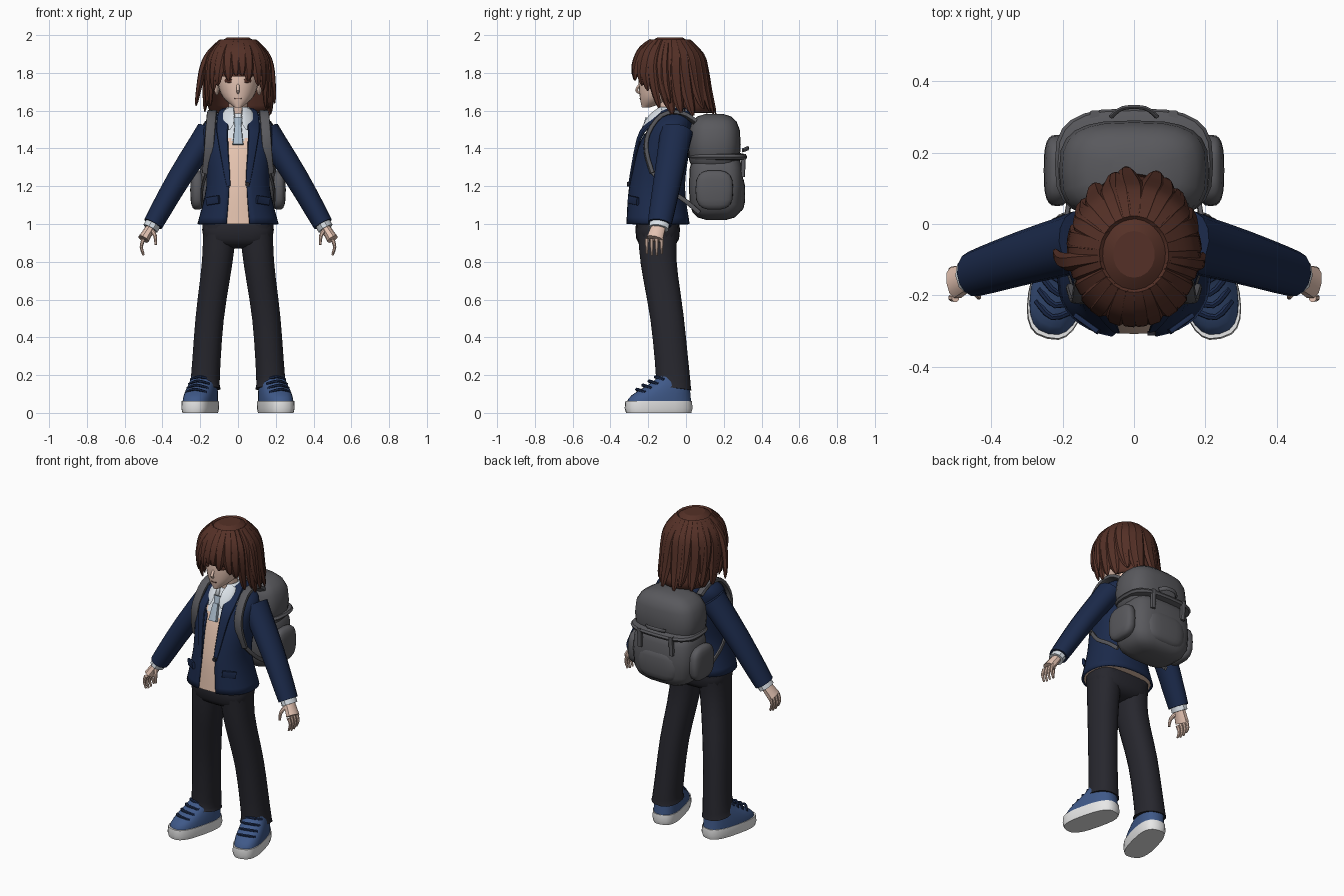
import bpy, bmesh, math, random
from mathutils import Matrix, Vector

random.seed(4)
cube = bpy.data.objects.get("Cube")
if cube:
    bpy.data.objects.remove(cube)

FRONT, BACK, UP, SIDE = Vector((0, -1, 0)), Vector((0, 1, 0)), Vector((0, 0, 1)), Vector((1, 0, 0))


def material(name, red, green, blue):
    mat = bpy.data.materials.new(name)
    mat.use_nodes = True
    mat.diffuse_color = (red, green, blue, 1)
    shader = mat.node_tree.nodes["Principled BSDF"]
    shader.inputs["Base Color"].default_value = mat.diffuse_color
    return mat


HAIR = material("brown hair", .09, .03, .02)
SKIN = material("skin", .78, .55, .45)
NAVY = material("navy cloth", .011, .023, .07)
VEST = material("peach knit", .8, .56, .44)
SHIRT = material("pale shirt", .7, .75, .8)
TIE = material("grey blue tie", .4, .5, .6)
TROUSER = material("black cloth", .02, .02, .027)
PACK = material("grey canvas", .1, .1, .11)
SHOE = material("blue canvas", .05, .1, .25)
SOLE = material("white rubber", .8, .8, .8)


def refine(rows, steps):
    """Smooth curve through rows of numbers."""
    out, last = [], len(rows) - 1
    for i in range(last):
        near = [rows[max(0, min(last, i + j))] for j in (-1, 0, 1, 2)]
        for step in range(steps):
            t = step / steps
            out.append([b + t / 2 * (c - a + t * (2*a - 5*b + 4*c - d + t * (3*(b - c) + d - a)))
                        for a, b, c, d in zip(*near)])
    return out + [list(rows[last])]


def skin_rings(name, mat, rings, closed=True, angle=40):
    """Join rings of points with quads, capping them when closed."""
    bm = bmesh.new()
    loops = [[bm.verts.new(point) for point in ring] for ring in rings]
    count = len(loops[0])
    for low, high in zip(loops, loops[1:]):
        for i in range(count if closed else count - 1):
            j = (i + 1) % count
            bm.faces.new((low[i], low[j], high[j], high[i]))
    if closed:
        bm.faces.new(loops[0])
        bm.faces.new(loops[-1])
    bmesh.ops.recalc_face_normals(bm, faces=bm.faces)
    mesh = bpy.data.meshes.new(name)
    bm.to_mesh(mesh)
    bm.free()
    mesh.materials.append(mat)
    ob = bpy.data.objects.new(name, mesh)
    bpy.context.collection.objects.link(ob)
    bpy.context.view_layer.objects.active = ob
    ob.select_set(True)
    bpy.ops.object.shade_smooth_by_angle(angle=math.radians(angle))
    ob.select_set(False)
    if not closed:
        shell = ob.modifiers.new("thickness", "SOLIDIFY")
        shell.thickness, shell.offset = .012, -1
    return ob


def pair(ob):
    """Name the part as the left one and add its mirrored right twin."""
    twin = ob.copy()
    twin.data = ob.data.copy()
    twin.data.transform(Matrix.Scale(-1, 4, SIDE))
    twin.data.flip_normals()
    twin.name, ob.name = "right_" + ob.name, "left_" + ob.name
    bpy.context.collection.objects.link(twin)


def rounded(angle, power):
    """Unit superellipse point."""
    return [math.copysign(abs(v) ** (2 / power), v) for v in (math.sin(angle), math.cos(angle))]


def loft(name, mat, rows, power=2, sides=24, gap=None):
    """Level rings (y, z, half width, half depth); gap(z) leaves the front open."""
    rings = []
    for y, z, width, depth in rows:
        start = math.radians(gap(z)) if gap else 0
        span = (2 * math.pi - 2 * start) / (sides - bool(gap))
        unit = [rounded(start + span * i, power) for i in range(sides)]
        rings.append([(width * a, y - depth * b, z) for a, b in unit])
    return skin_rings(name, mat, rings, not gap)


def blob(name, mat, centre, size, power=3, sides=24):
    """Rounded block."""
    rings = []
    for level in range(-80, 90, 20):
        height, radius = rounded(math.radians(level), power)
        unit = [rounded(2 * math.pi * i / sides, power) for i in range(sides)]
        rings.append([Vector(centre) + Vector((size[0] * radius * a, size[1] * radius * b, size[2] * height))
                      for a, b in unit])
    return skin_rings(name, mat, rings)


def tube(name, mat, path, width, depth, ref=BACK, shape=lambda t: 1, power=2, sides=10, angle=40):
    """Sweep along a path; depth points along ref and shape scales the section."""
    points, rings = [Vector(p) for p in refine(path, 3)], []
    last = len(points) - 1
    for i, point in enumerate(points):
        along = points[min(i + 1, last)] - points[max(i - 1, 0)]
        across = along.cross(ref).normalized()
        out = across.cross(along).normalized()
        unit = [rounded(2 * math.pi * (j + .5) / sides, power) for j in range(sides)]
        scale = shape(i / last)
        rings.append([point + scale * (across * width * a + out * depth * b) for a, b in unit])
    return skin_rings(name, mat, rings, angle=angle)


def narrowing(amount):
    return lambda t: 1 - amount * t


def leaf(t):
    return math.sin(math.pi * (.12 + .87 * t)) ** .5


# Torso: knitted vest, with the shirt showing above its V neck, under an open jacket
torso = refine([(-.15, 1, .215, .17), (-.155, 1.2, .168, .15), (-.12, 1.4, .18, .14),
                (-.08, 1.53, .18, .115), (-.06, 1.6, .08, .08)], 8)
vest = loft("vest", VEST, [(y, z, width * .93, depth - .012) for y, z, width, depth in torso], 2.3, 40)
vest.data.materials.append(SHIRT)
for face in vest.data.polygons:
    face.material_index = int(face.center.z > 1.42 + .9 * abs(face.center.x))
loft("jacket", NAVY, torso[::2], 2.3, 36, gap=lambda z: 14 + 300 * max(0, z - 1.45))
tube("neck", SKIN, [(0, -.08, 1.5), (0, -.1, 1.7)], .05, .055)
loft("shirt_collar", SHIRT, [(-.085, 1.54, .095, .1), (-.085, 1.62, .06, .07)],
     gap=lambda z: 10 + 200 * (z - 1.54))
tube("tie_knot", TIE, [(0, -.2, 1.56), (0, -.22, 1.51)], .026, .016, shape=narrowing(.4))
tube("tie_blade", TIE, [(0, -.22, 1.52), (0, -.25, 1.42)], .018, .01, shape=lambda t: 1 + .6 * t, power=4)
tube("jacket_button", TROUSER, [(.05, -.3, 1.21), (.05, -.313, 1.21)], .012, .012, ref=UP)

# Jacket details
pair(tube("lapel", NAVY, [(.05, -.303, 1.2), (.08, -.25, 1.45), (.08, -.19, 1.53), (.075, -.1, 1.6), (.05, 0, 1.61)],
          .035, .009, ref=Vector((.3, -1, .3)), shape=lambda t: .3 + .7 * math.sin(math.pi * t), power=3))
pair(tube("pocket_flap", NAVY, [(.1, -.302, 1.13), (.165, -.255, 1.12)], .022, .008, ref=SIDE + 2 * FRONT, power=4))
pair(tube("collar_point", SHIRT, [(.055, -.13, 1.61), (.05, -.185, 1.565), (.045, -.23, 1.5)],
          .034, .006, ref=SIDE + 2 * FRONT + UP, shape=leaf))

# Arms and hands
shoulder, wrist = Vector((.15, -.05, 1.49)), Vector((.45, -.14, 1))
elbow = shoulder.lerp(wrist, .5) + .01 * SIDE
pair(tube("sleeve", NAVY, [shoulder, elbow, wrist], .072, .088, shape=narrowing(.27), sides=14))
pair(tube("cuff", SHIRT, [elbow.lerp(wrist, .8), wrist.lerp(elbow, -.1)], .042, .054))
knuckles = wrist + Vector((.05, -.025, -.08))
pair(tube("palm", SKIN, [wrist, knuckles], .024, .036, shape=lambda t: 1 + .25 * t, power=2.5))
for i in range(4):
    base = knuckles + BACK * (.026 * i - .042)
    reach = UP * (.09 - .008 * abs(i - 1.5))
    pair(tube("finger", SKIN, [base, base - reach / 2 + .012 * SIDE, base - reach], .012, .012,
              shape=narrowing(.5), sides=8))
thumb = wrist + Vector((.01, -.025, -.03))
pair(tube("thumb", SKIN, [thumb, thumb + Vector((-.02, -.03, -.03)), thumb + Vector((-.025, -.04, -.08))],
          .014, .014, shape=narrowing(.5), sides=8))

# Trousers
blob("trouser_seat", TROUSER, (0, -.15, .97), (.19, .118, .1))
pair(tube("trouser_leg", TROUSER, [(.095, -.15, 1), (.11, -.145, .8), (.15, -.1, .5), (.172, -.07, .2), (.176, -.07, .13)],
          .095, .112, shape=lambda t: 1 - .1 * t - .6 * t * (1 - t), power=2.3, sides=16))

# Shoes, turned outward
upper = []
for i in range(9):
    t = i / 8
    toe, heel = -.085 * (1 + math.cos(math.pi * t)), .175 - .015 * t
    upper.append(((heel + toe) / 2, .055 + .15 * t, .08 - .024 * t * t, (heel - toe) / 2))
shoe = [loft("shoe_upper", SHOE, upper, 2.6),
        loft("shoe_sole", SOLE, [(0, 0, .078, .175), (0, .025, .084, .182), (0, .062, .082, .178)], 2.8)]
for i in range(4):
    middle = Vector((0, .034 * i - .12, .126 + .022 * i))
    drop = Vector((0, .034, -.016))
    shoe.append(tube("shoe_lace", NAVY, [middle + drop - .055 * SIDE, middle, middle + drop + .055 * SIDE],
                     .009, .007, ref=FRONT + 2 * UP, sides=6))
for ob in shoe:
    ob.data.transform(Matrix.Translation((.2, -.145, 0)) @ Matrix.Rotation(math.radians(14), 4, "Z"))
    pair(ob)

# Backpack
blob("pack_body", PACK, (0, .16, 1.2), (.207, .145, .18), 3.5)
blob("pack_lid", PACK, (0, .15, 1.42), (.21, .14, .165))
blob("pack_lid_rim", PACK, (0, .168, 1.355), (.222, .156, .025))
blob("pack_back_pocket", PACK, (0, .265, 1.16), (.14, .048, .1))
tube("pack_handle", PACK, [(-.065, .3, 1.39), (-.03, .325, 1.4), (.03, .325, 1.4), (.065, .3, 1.39)], .012, .006)
pair(blob("side_pocket", PACK, (.215, .15, 1.18), (.038, .1, .105)))
pair(tube("buckle_strap", PACK, [(.11, .306, 1.37), (.11, .3, 1.25)], .014, .012, power=4))
pair(tube("shoulder_strap", PACK, [(.13, .05, 1.54), (.135, -.03, 1.59), (.14, -.13, 1.575),
                                   (.148, -.2, 1.48), (.155, -.21, 1.38), (.165, -.18, 1.27)],
          .026, .012, ref=FRONT + UP, power=4))
pair(tube("lower_strap", PACK, [(.165, -.18, 1.28), (.19, -.1, 1.19), (.19, 0, 1.12), (.18, .07, 1.06)],
          .012, .007, ref=SIDE, power=4))

# Head
loft("head", SKIN, refine([(-.212, 1.617, .018, .022), (-.145, 1.675, .083, .1), (-.115, 1.77, .112, .135),
                           (-.1, 1.87, .11, .13), (-.1, 1.94, .06, .08)], 4), 2.1)
tube("nose", SKIN, [(0, -.24, 1.745), (0, -.262, 1.708), (0, -.24, 1.69)], .009, .008, shape=leaf)
tube("mouth", HAIR, [(-.018, -.24, 1.664), (0, -.245, 1.663), (.018, -.24, 1.664)], .002, .003)
pair(tube("eye", HAIR, [(.034, -.244, 1.757), (.052, -.236, 1.76), (.072, -.22, 1.757)],
          .013, .005, ref=SIDE + 3 * FRONT, shape=leaf))
pair(blob("ear", SKIN, (.112, -.1, 1.72), (.014, .025, .038), 2, 10))


# Hair: crown, open-fronted shell, then overlapping locks
def hair_point(degrees, z, out=1):
    turn, dome = math.radians(degrees), max(0, (z - 1.77) / .23)
    radius = out * max(0, 1 - dome ** 2.4) ** .5
    return Vector((.166 * radius * math.sin(turn),
                   .25 * max(0, 1.77 - z) - .085 - .186 * radius * math.cos(turn), z))


def lock(name, degrees, end, width, bend=0, flare=.06):
    path = [hair_point(degrees + bend * t, 1.97 + (end - 1.97) * t, 1 + flare * t)
            for t in (0, .2, .4, .7, 1)]
    outward = Vector((math.sin(math.radians(degrees)), -math.cos(math.radians(degrees)), .25))
    tube(name, HAIR, path, width, .02, ref=outward, shape=leaf, sides=6, angle=25)


skin_rings("hair_crown", HAIR, [[hair_point(turn, 1.78 + .215 * math.sin(math.radians(rise)))
                                 for turn in range(0, 360, 20)] for rise in range(0, 90, 15)], angle=25)
shell_rings = []
for step in range(6):
    opening = 110 - 10 * step
    shell_rings.append([hair_point(opening + (360 - 2 * opening) * i / 20, 1.59 + .04 * step, .97)
                        for i in range(21)])
skin_rings("hair_shell", HAIR, shell_rings, closed=False, angle=25)
for i in range(15):
    lock("back_lock", 88 + 13 * i, random.uniform(1.57, 1.62), .042, bend=random.uniform(-10, 10))
for i in range(8):
    turn = 13.5 * (i - 3.5)
    lock("fringe_lock", turn, 1.8 - .002 * abs(turn), .036, bend=random.uniform(-5, 5))
for turn in (-75, -60, 60, 75):
    lock("side_lock", turn, random.uniform(1.6, 1.63), .032, flare=.02)
lock("right_loose_lock", -84, 1.625, .026, flare=.35)
lock("left_loose_lock", 82, 1.64, .024, flare=.18)
